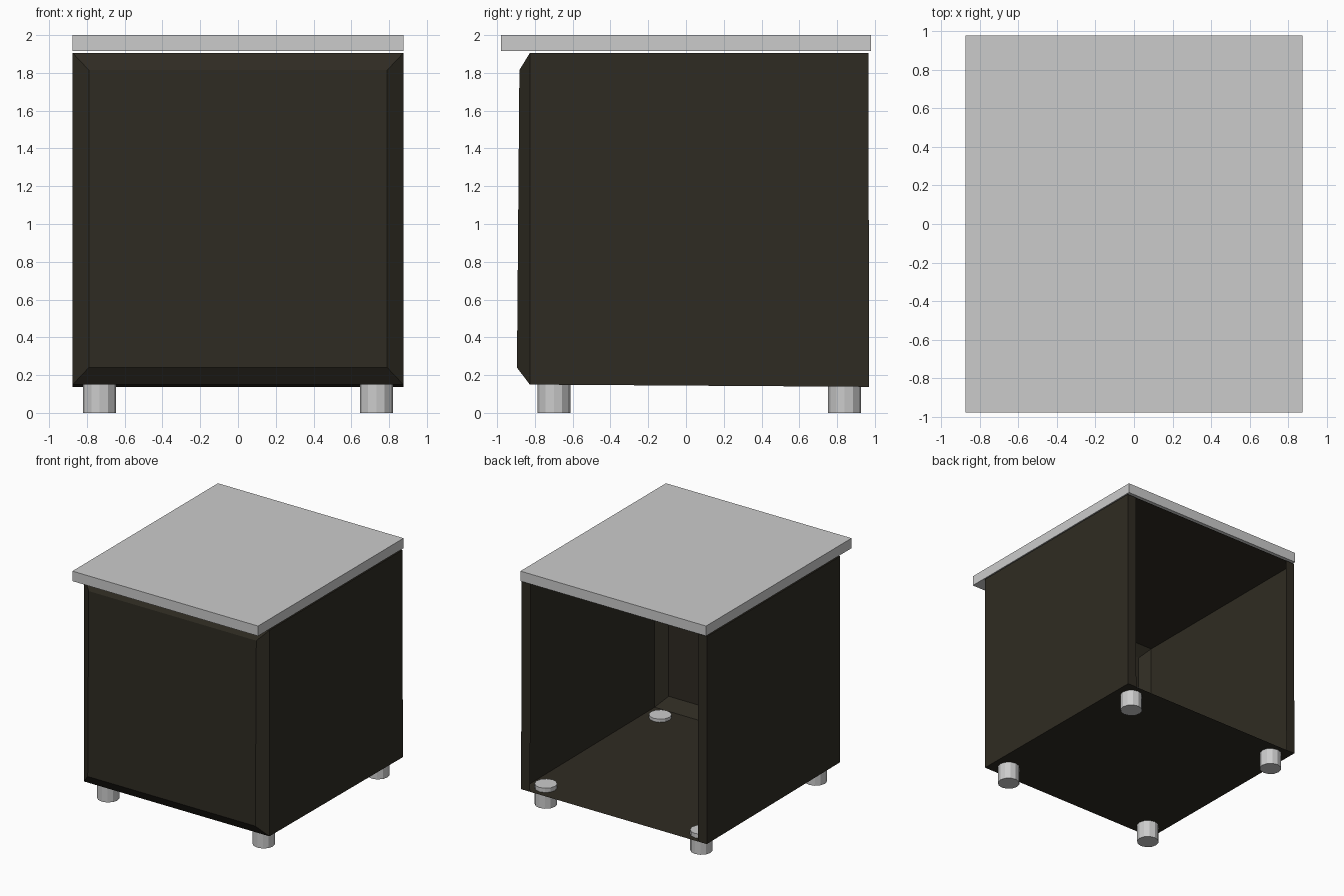
import bpy
import bmesh

if "Cube" in bpy.data.objects:
    bpy.data.objects.remove(bpy.data.objects["Cube"])

dark = bpy.data.materials.new("dark_brown")
dark.diffuse_color = (0.028, 0.024, 0.016, 1)
dark.use_nodes = True
dark.node_tree.nodes["Principled BSDF"].inputs["Base Color"].default_value = dark.diffuse_color

HALF_W = 0.875      # outer half width
INNER_W = 0.79      # half width inside bevel and back lips


def ring(bm, half_w, low, high):
    """Rectangular loop; low and high are (y, z) of its bottom and top edges."""
    pts = [(-half_w, *low), (half_w, *low), (half_w, *high), (-half_w, *high)]
    return [bm.verts.new(p) for p in pts]


def finish(bm, name, material=None):
    mesh = bpy.data.meshes.new(name)
    bm.to_mesh(mesh)
    bm.free()
    obj = bpy.data.objects.new(name, mesh)
    bpy.context.collection.objects.link(obj)
    if material:
        mesh.materials.append(material)
    return obj


# Cabinet shell: thin sheet, bevelled front panel, open back
bm = bmesh.new()
rings = [
    ring(bm, INNER_W, (-0.895, 0.24), (-0.882, 1.815)),
    ring(bm, HALF_W, (-0.827, 0.15), (-0.827, 1.905)),
    ring(bm, HALF_W, (0.97, 0.138), (0.965, 1.905)),
]
bm.faces.new(rings[0])
for a, b in zip(rings, rings[1:]):
    for i in range(4):
        j = (i + 1) % 4
        bm.faces.new((a[j], a[i], b[i], b[j]))

# Narrow vertical lips on both sides of the open back
back = rings[-1]
for low, high, s in ((back[0], back[3], -1), (back[1], back[2], 1)):
    in_low = bm.verts.new((s * INNER_W, low.co.y, low.co.z))
    in_high = bm.verts.new((s * INNER_W, high.co.y, high.co.z))
    lip = [low, high, in_high, in_low]
    bm.faces.new(lip if s < 0 else lip[::-1])
bmesh.ops.recalc_face_normals(bm, faces=bm.faces)
finish(bm, "cabinet_shell", dark)

# Top slab
bm = bmesh.new()
bmesh.ops.create_cube(bm, size=1)
bmesh.ops.scale(bm, vec=(2 * HALF_W, 1.96, 0.085), verts=bm.verts)
slab = finish(bm, "top_slab")
slab.location = (0, 0, 1.9575)

# Feet, poking slightly through the floor
FOOT_H = 0.175
for y, end in ((-0.70, "front"), (0.84, "back")):
    for s, side in ((-1, "left"), (1, "right")):
        bm = bmesh.new()
        bmesh.ops.create_cone(bm, cap_ends=True, segments=12,
                              radius1=0.0875, radius2=0.0875, depth=FOOT_H)
        foot = finish(bm, f"{end}_{side}_foot")
        foot.location = (s * 0.733, y, FOOT_H / 2)
